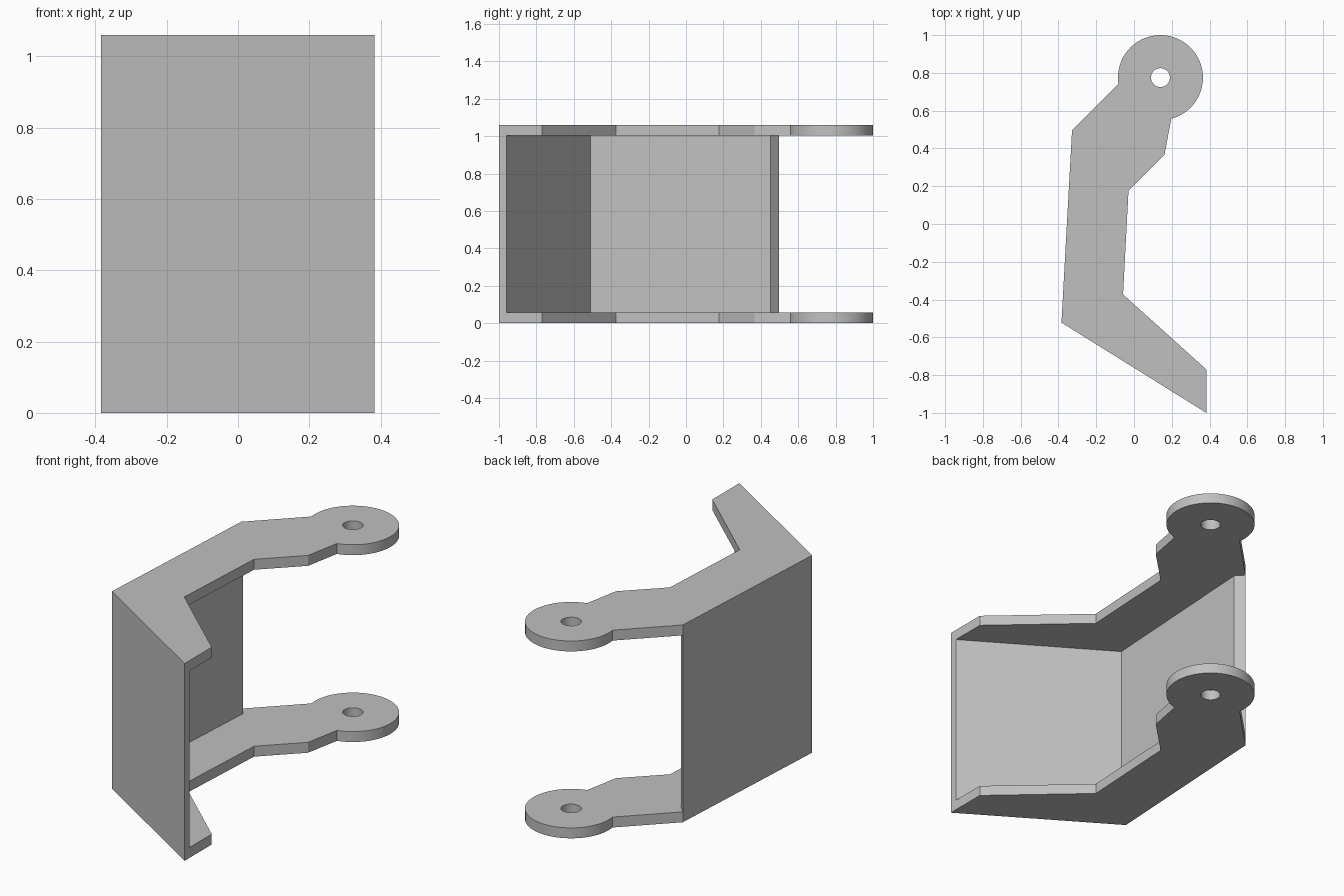
import bpy
import bmesh
from math import cos, sin, atan2, radians, tau

if "Cube" in bpy.data.objects:
    bpy.data.objects.remove(bpy.data.objects["Cube"], do_unlink=True)

grey = bpy.data.materials.new("plain grey")
grey.use_nodes = True
grey.diffuse_color = (0.53, 0.53, 0.53, 1)
grey.node_tree.nodes["Principled BSDF"].inputs["Base Color"].default_value = grey.diffuse_color


def arc(centre, radius, start, sweep, steps):
    """Points along an arc, both ends included."""
    return [(centre[0] + radius * cos(start + sweep * i / steps),
             centre[1] + radius * sin(start + sweep * i / steps))
            for i in range(steps + 1)]


def extrude_profile(name, loops, bottom, top):
    """Solid made from closed flat loops; inner loops become holes."""
    curve = bpy.data.curves.new(name, "CURVE")
    curve.dimensions = "2D"
    curve.fill_mode = "BOTH"
    curve.extrude = (top - bottom) / 2
    for loop in loops:
        spline = curve.splines.new("POLY")
        spline.points.add(len(loop) - 1)
        for point, (x, y) in zip(spline.points, loop):
            point.co = (x, y, 0, 1)
        spline.use_cyclic_u = True
    helper = bpy.data.objects.new(name + "_profile", curve)
    mesh = bpy.data.meshes.new_from_object(helper)
    bpy.data.objects.remove(helper)
    bpy.data.curves.remove(curve)

    bm = bmesh.new()
    bm.from_mesh(mesh)
    bmesh.ops.remove_doubles(bm, verts=bm.verts, dist=0.0001)
    bmesh.ops.translate(bm, verts=bm.verts, vec=(0, 0, (top + bottom) / 2))
    bmesh.ops.recalc_face_normals(bm, faces=bm.faces)
    bm.to_mesh(mesh)
    bm.free()

    mesh.name = name
    mesh.materials.clear()
    mesh.materials.append(grey)
    obj = bpy.data.objects.new(name, mesh)
    bpy.context.collection.objects.link(obj)
    bpy.ops.object.select_all(action="DESELECT")
    obj.select_set(True)
    bpy.context.view_layer.objects.active = obj
    bpy.ops.object.shade_smooth_by_angle(angle=radians(30))
    return obj


HEIGHT, PLATE = 1.06, 0.056
eye = (0.14, 0.775)

# Outer bend line shared by the plates and the wall
outer = [(0.383, -1.0), (-0.384, -0.522), (-0.328, 0.496)]

# Arm outline: outer line, round eye, then back along the inner edge
neck_left, neck_right = (-0.085, 0.741), (0.198, 0.555)
start = atan2(neck_left[1] - eye[1], neck_left[0] - eye[0])
end = atan2(neck_right[1] - eye[1], neck_right[0] - eye[0])
sweep = -((start - end) % tau)
inner = [(0.161, 0.365), (-0.029, 0.177), (-0.058, -0.373), (0.383, -0.77)]
outline = outer + arc(eye, 0.225, start, sweep, 48) + inner
hole = arc(eye, 0.05, 0, tau, 32)[:-1]

# Two matching arm plates
for name, z in (("bottom_arm", 0), ("top_arm", HEIGHT - PLATE)):
    extrude_profile(name, [outline, hole], z, z + PLATE)

# Bent wall joining the plates
wall_inner = [(-0.288, 0.453), (-0.344, -0.511), (0.383, -0.96)]
extrude_profile("bent_wall", [outer + wall_inner], PLATE, HEIGHT - PLATE)
